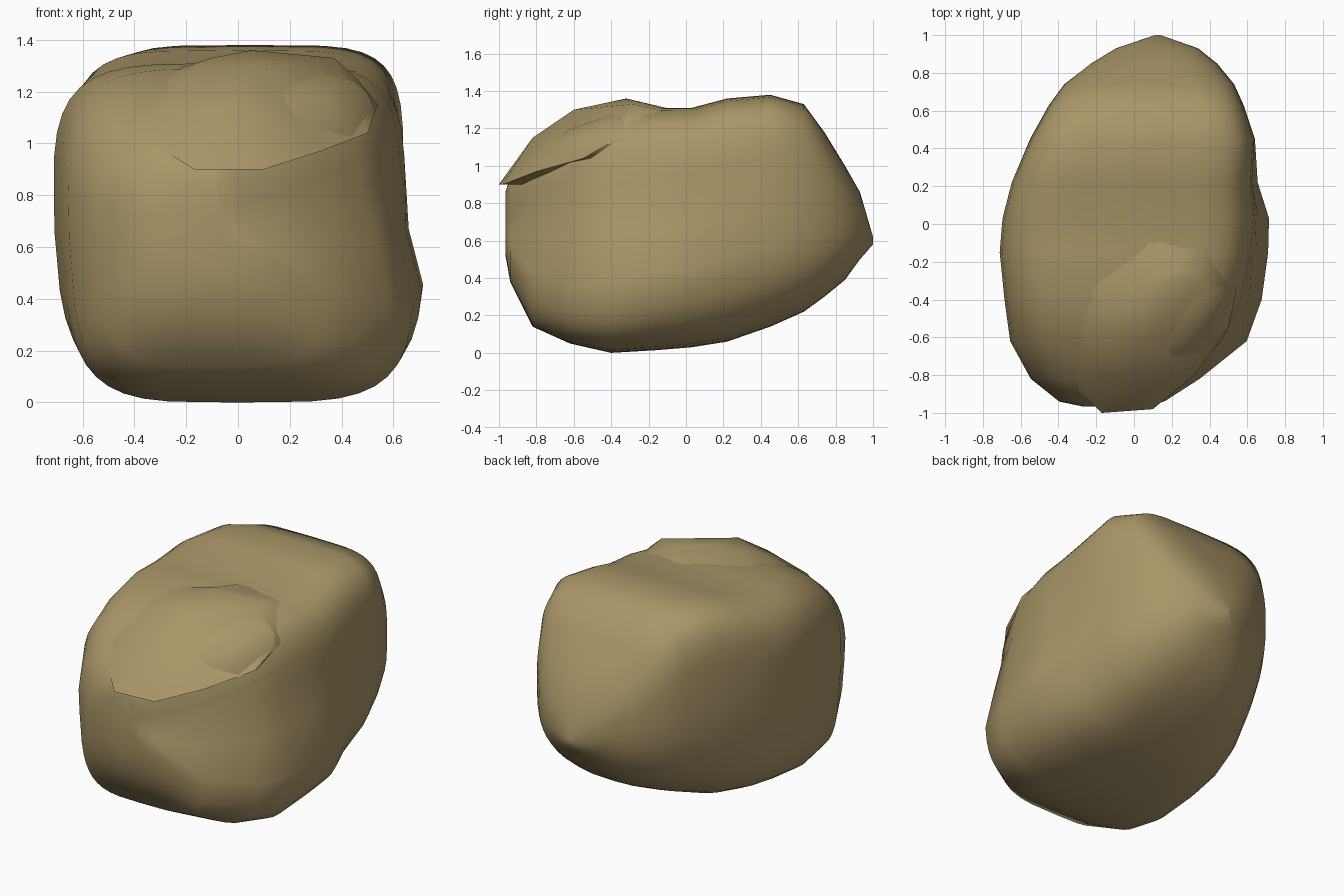
import bpy, bmesh, math

if "Cube" in bpy.data.objects:
    bpy.data.objects.remove(bpy.data.objects["Cube"])

stone = bpy.data.materials.new("sandy_stone")
stone.diffuse_color = (0.40, 0.305, 0.138, 1)
stone.use_nodes = True
stone.node_tree.nodes["Principled BSDF"].inputs["Base Color"].default_value = stone.diffuse_color


def finish(name, bm, angle):
    """Turn a bmesh into a smooth-shaded stone object."""
    bmesh.ops.recalc_face_normals(bm, faces=bm.faces[:])
    mesh = bpy.data.meshes.new(name)
    bm.to_mesh(mesh)
    bm.free()
    mesh.materials.append(stone)
    obj = bpy.data.objects.new(name, mesh)
    bpy.context.collection.objects.link(obj)
    bpy.ops.object.select_all(action='DESELECT')
    obj.select_set(True)
    bpy.context.view_layer.objects.active = obj
    bpy.ops.object.shade_smooth_by_angle(angle=math.radians(angle))
    return obj


def clamp(v):
    return max(0.0, min(1.0, v))


def power(v, n):
    return math.copysign(abs(v) ** (2 / n), v)


# Boulder: rounded-square sections lofted front to back
# (y, left, right, bottom, top, squareness of lower half, of upper half)
SECTIONS = [
    (-0.965, -0.28, 0.08, 0.52, 0.86, 2.2, 2.2),
    (-0.94, -0.40, 0.17, 0.38, 0.94, 2.8, 2.6),
    (-0.82, -0.55, 0.35, 0.14, 1.06, 4.0, 3.2),
    (-0.62, -0.66, 0.60, 0.05, 1.21, 4.6, 3.6),
    (-0.40, -0.69, 0.68, 0.00, 1.29, 4.2, 4.0),
    (-0.15, -0.715, 0.715, 0.015, 1.31, 3.6, 4.4),
    (0.03, -0.70, 0.72, 0.03, 1.31, 3.4, 4.6),
    (0.22, -0.65, 0.66, 0.06, 1.36, 3.2, 4.8),
    (0.45, -0.55, 0.64, 0.14, 1.38, 3.0, 5.0),
    (0.63, -0.45, 0.58, 0.22, 1.33, 2.9, 4.8),
    (0.74, -0.37, 0.53, 0.30, 1.18, 2.7, 4.0),
    (0.85, -0.23, 0.44, 0.39, 1.00, 2.4, 3.0),
    (0.93, -0.10, 0.34, 0.50, 0.86, 2.2, 2.4),
    (1.00, 0.10, 0.14, 0.58, 0.62, 2.0, 2.0),
]
SIDES = 40
bm = bmesh.new()
rings = []
for y, left, right, bottom, top, n_low, n_up in SECTIONS:
    ring = []
    for i in range(SIDES):
        a = 2 * math.pi * i / SIDES
        n = n_up if math.sin(a) > 0 else n_low
        u, w = power(math.cos(a), n), power(math.sin(a), n)
        x = (left + right) / 2 + u * (right - left) / 2
        z = (bottom + top) / 2 + w * (top - bottom) / 2
        if u > 0:  # hollow above the bulge on the right side
            x -= u * clamp((0.35 - y) / 0.3) * clamp((z - 0.54) / 0.16) * (0.075 + 0.07 * max(0, -y))
        else:      # left side leans outward with height
            x += u * 0.07 * min(0, z - 0.75)
        ring.append(bm.verts.new((x, y, z)))
    rings.append(ring)
for r0, r1 in zip(rings, rings[1:]):
    for i in range(SIDES):
        j = (i + 1) % SIDES
        bm.faces.new((r0[i], r0[j], r1[j], r1[i]))
bm.faces.new(rings[0])
bm.faces.new(rings[-1])
finish("boulder", bm, 55)

# Ledge: raised sloping slab with a sharp overhanging lip at the front
LEDGE = [
    (-0.33, -0.85, 1.00), (-0.17, -1.00, 0.90), (0.10, -0.98, 0.90),
    (0.32, -0.80, 0.97), (0.50, -0.55, 1.04), (0.54, -0.36, 1.15),
    (0.46, -0.30, 1.25), (0.37, -0.28, 1.33), (0.22, -0.24, 1.34),
    (0.05, -0.32, 1.36), (-0.10, -0.42, 1.33), (-0.20, -0.56, 1.27),
    (-0.32, -0.76, 1.11), (0.00, -0.82, 1.15), (0.05, -0.60, 1.30),
    (0.10, 0.02, 1.28), (0.40, 0.00, 1.26), (-0.35, -0.30, 1.25),
    (-0.50, -0.50, 1.12), (0.48, -0.15, 1.05), (0.05, -0.40, 0.90),
]
bm = bmesh.new()
for p in LEDGE:
    bm.verts.new(p)
bmesh.ops.convex_hull(bm, input=bm.verts[:])
loose = [v for v in bm.verts if not v.link_faces]
bmesh.ops.delete(bm, geom=loose, context='VERTS')
finish("ledge", bm, 50)
